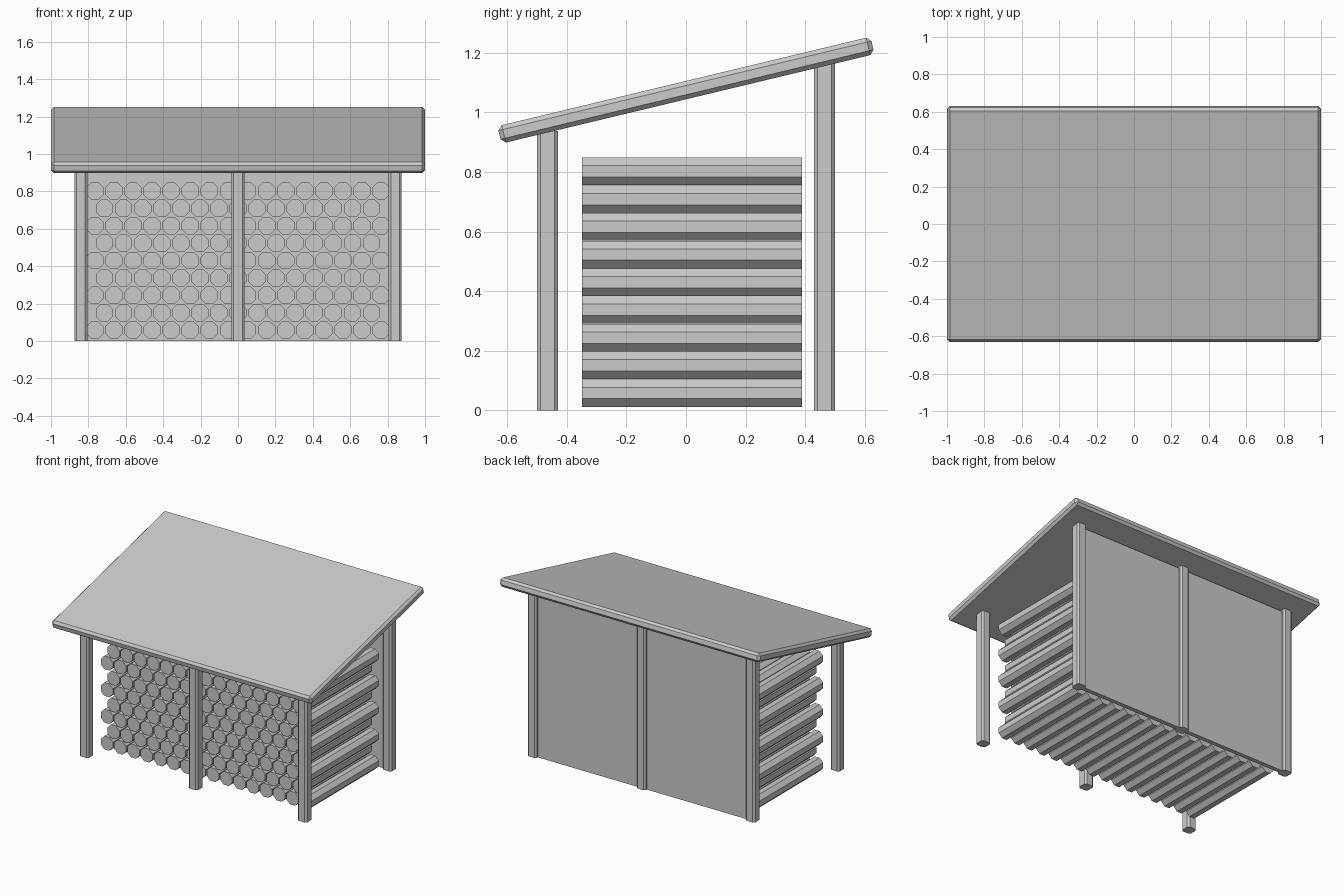
import bpy, bmesh, math
from mathutils import Matrix

if "Cube" in bpy.data.objects:
    bpy.data.objects.remove(bpy.data.objects["Cube"])


def make_object(name, bm):
    mesh = bpy.data.meshes.new(name)
    bm.to_mesh(mesh)
    bm.free()
    obj = bpy.data.objects.new(name, mesh)
    bpy.context.collection.objects.link(obj)
    return obj


def box(name, size, loc, bevel=0.0, vertical_only=False):
    bm = bmesh.new()
    bmesh.ops.create_cube(bm, size=1.0, matrix=Matrix.Diagonal((*size, 1.0)))
    if bevel:
        edges = [e for e in bm.edges if not vertical_only
                 or abs(e.verts[0].co.z - e.verts[1].co.z) > 1e-4]
        bmesh.ops.bevel(bm, geom=edges, offset=bevel, segments=1,
                        affect='EDGES', profile=0.5)
    obj = make_object(name, bm)
    obj.location = loc
    return obj


# Sloping roof slab with chamfered edges
roof = box("roof", (2.0, 1.288, 0.06), (0, 0, 1.075), 0.015)
roof.rotation_euler.x = math.atan(0.24)

# Short front posts and tall back posts
for side, x in (("left", -0.84), ("middle", 0.0), ("right", 0.84)):
    for row, y, h in (("front", -0.465, 0.938), ("back", 0.465, 1.165)):
        box(f"{row}_post_{side}", (0.07, 0.07, h), (x, y, h / 2), 0.012, True)

# Back wall panel between the back posts
box("back_panel", (1.68, 0.03, 1.15), (0, 0.465, 0.575))

# Stacked firewood: staggered rows of octagonal logs
LOG_R, STEP_X, STEP_Z = 0.05, 0.102, 0.093
bm = bmesh.new()
for row in range(9):
    count = 16 - row % 2
    for i in range(count):
        x = (i - (count - 1) / 2) * STEP_X
        z = 0.058 + row * STEP_Z
        place = (Matrix.Translation((x, 0.02, z))
                 @ Matrix.Rotation(math.pi / 2, 4, 'X')
                 @ Matrix.Rotation(math.pi / 8, 4, 'Z'))
        bmesh.ops.create_cone(bm, cap_ends=True, segments=8, radius1=LOG_R,
                              radius2=LOG_R, depth=0.74, matrix=place)
make_object("firewood_logs", bm)
